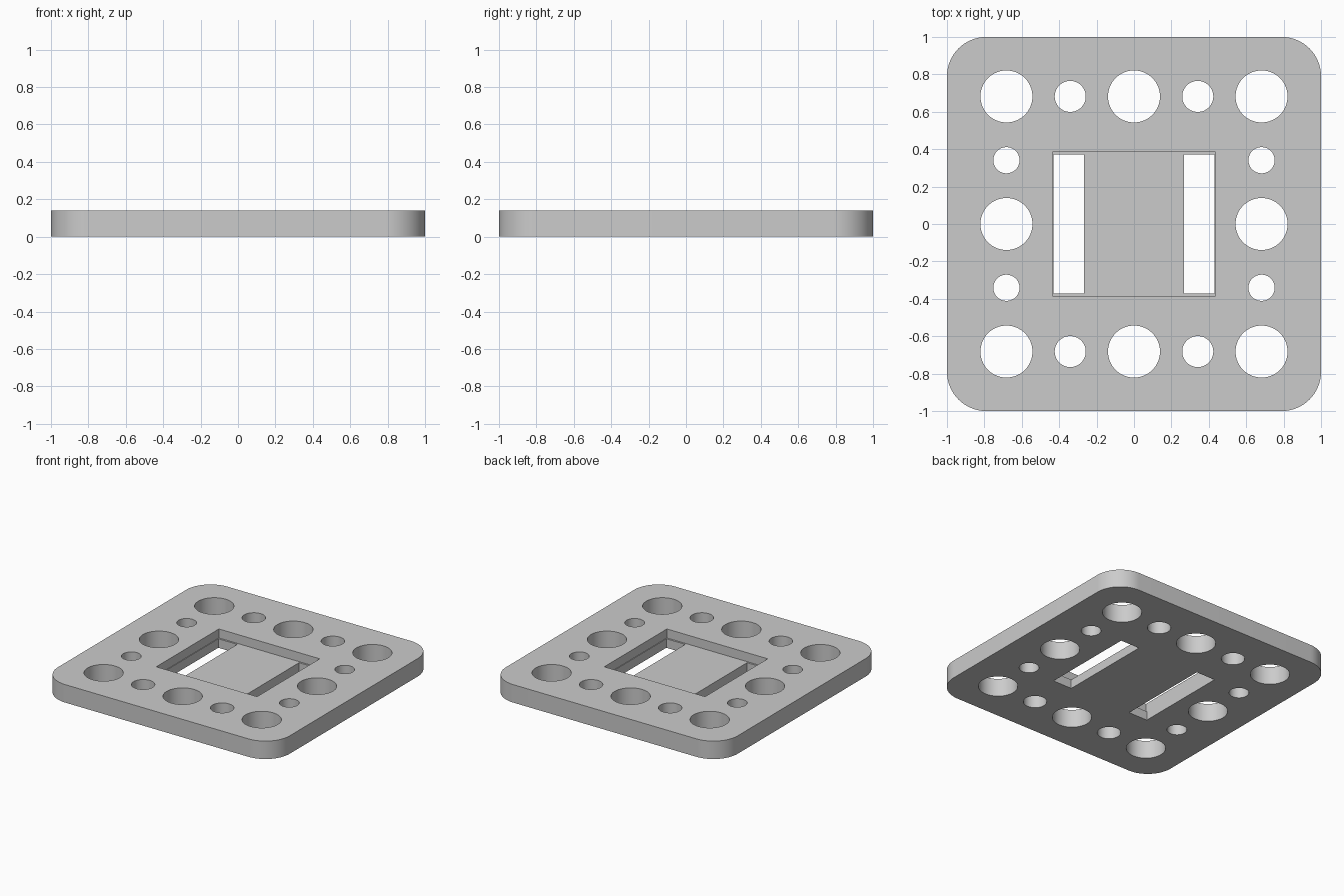
import bpy, bmesh, math
from mathutils import Matrix, Vector

cube = bpy.data.objects.get("Cube")
if cube:
    bpy.data.objects.remove(cube, do_unlink=True)

HEIGHT, FLOOR = 0.14, 0.07
CORNER = 0.21

grey = bpy.data.materials.new("plain grey")
grey.use_nodes = True
colour = (0.6, 0.6, 0.6, 1)
grey.diffuse_color = colour
grey.node_tree.nodes["Principled BSDF"].inputs["Base Color"].default_value = colour


def add_box(bm, x0, x1, y0, y1, z0, z1):
    size = Matrix.Diagonal((x1 - x0, y1 - y0, z1 - z0, 1))
    centre = Vector(((x0 + x1) / 2, (y0 + y1) / 2, (z0 + z1) / 2))
    return bmesh.ops.create_cube(bm, size=1, matrix=Matrix.Translation(centre) @ size)


def add_drill(bm, x, y, radius):
    bmesh.ops.create_cone(bm, cap_ends=True, segments=64, radius1=radius, radius2=radius,
                          depth=1, matrix=Matrix.Translation((x, y, 0)))


def make_object(name, bm):
    mesh = bpy.data.meshes.new(name)
    bm.to_mesh(mesh)
    bm.free()
    mesh.materials.append(grey)
    obj = bpy.data.objects.new(name, mesh)
    bpy.context.collection.objects.link(obj)
    return obj


# Square plate with rounded vertical corners
bm = bmesh.new()
add_box(bm, -1, 1, -1, 1, 0, HEIGHT)
uprights = [e for e in bm.edges if abs(e.verts[0].co.z - e.verts[1].co.z) > 0.01]
bmesh.ops.bevel(bm, geom=uprights, offset=CORNER, segments=16, profile=0.5, affect='EDGES')
plate = make_object("mounting_plate", bm)

# Through holes around the rim, and the two long slots
bm = bmesh.new()
for x in (-0.682, 0, 0.682):
    for y in (-0.682, 0, 0.682):
        if x or y:
            add_drill(bm, x, y, 0.139)
for a in (-1, 1):
    for b in (-1, 1):
        add_drill(bm, 0.341 * a, 0.682 * b, 0.083)
        add_drill(bm, 0.682 * a, 0.341 * b, 0.07)
    inner, outer = 0.267 * a, 0.43 * a
    add_box(bm, min(inner, outer), max(inner, outer), -0.372, 0.372, -0.5, 0.5)
through_cutter = make_object("through_cutter", bm)

# Shallow rectangular pocket in the top
bm = bmesh.new()
add_box(bm, -0.435, 0.435, -0.386, 0.386, FLOOR, 0.5)
pocket_cutter = make_object("pocket_cutter", bm)

cutters = (pocket_cutter, through_cutter)
bpy.ops.object.select_all(action='DESELECT')
bpy.context.view_layer.objects.active = plate
plate.select_set(True)
for cutter in cutters:
    cutter.hide_render = True
    mod = plate.modifiers.new(cutter.name, 'BOOLEAN')
    mod.operation = 'DIFFERENCE'
    mod.solver = 'EXACT'
    mod.object = cutter
    bpy.ops.object.modifier_apply(modifier=mod.name)
for cutter in cutters:
    bpy.data.objects.remove(cutter, do_unlink=True)

# Smooth hole walls and corners, sharp rims
bpy.ops.object.shade_smooth_by_angle(angle=math.radians(30))
